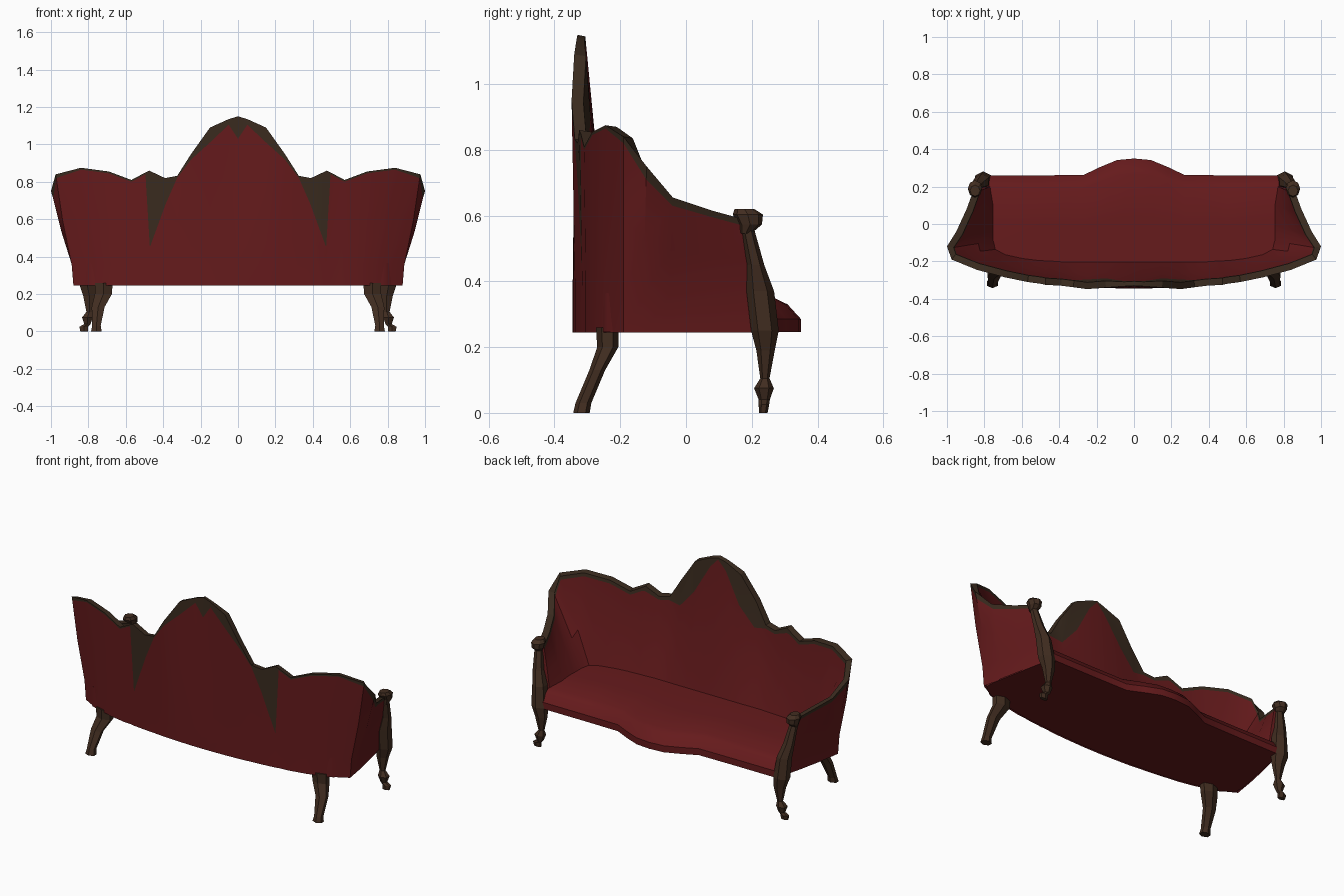
import bpy, bmesh, math
from mathutils import Vector

if "Cube" in bpy.data.objects:
    bpy.data.objects.remove(bpy.data.objects["Cube"])


def material(name, rgb):
    m = bpy.data.materials.new(name)
    m.diffuse_color = (*rgb, 1)
    m.use_nodes = True
    m.node_tree.nodes["Principled BSDF"].inputs["Base Color"].default_value = m.diffuse_color
    return m


RED = material("dark red upholstery", (0.130, 0.0105, 0.0115))
RIM = material("dark wood trim", (0.042, 0.024, 0.0135))
WOOD = material("brown wood legs", (0.053, 0.026, 0.0145))


def loft(name, rings, mats, rule=None, cap_start=True, smooth=None):
    """Skin closed rings into one half of the sofa, then mirror it over x."""
    bm = bmesh.new()
    vs = [[bm.verts.new(p) for p in r] for r in rings]
    n = len(rings[0])
    for i in range(len(vs) - 1):
        for j in range(n):
            k = (j + 1) % n
            f = bm.faces.new((vs[i][j], vs[i][k], vs[i + 1][k], vs[i + 1][j]))
            f.material_index = rule(i, j) if rule else 0
    if cap_start:
        bm.faces.new(vs[0])
    bm.faces.new(vs[-1])
    bmesh.ops.recalc_face_normals(bm, faces=bm.faces)
    me = bpy.data.meshes.new(name)
    bm.to_mesh(me)
    bm.free()
    for m in mats:
        me.materials.append(m)
    ob = bpy.data.objects.new(name, me)
    bpy.context.collection.objects.link(ob)
    if smooth:
        bpy.ops.object.select_all(action='DESELECT')
        ob.select_set(True)
        bpy.context.view_layer.objects.active = ob
        bpy.ops.object.shade_smooth_by_angle(angle=math.radians(smooth))
    mod = ob.modifiers.new("mirror", 'MIRROR')
    mod.use_axis[0] = True
    return ob


def tube(name, stations, sides=6):
    """Post through (x, y, z, half width x, half width y) stations."""
    rings = []
    for x, y, z, rx, ry in stations:
        angles = [2 * math.pi * k / sides for k in range(sides)]
        rings.append([(x + 1.1 * rx * math.sin(a), y + ry * math.cos(a), z) for a in angles])
    return loft(name, rings, [WOOD])


# Wrap-around back and arms, one row per station from the middle to the arm tip:
# top x, y, z | base x, y | inner foot x, y | wood depth outside, inside
S = [
    (0.00, -.33, 1.15, 0.00, -.345, 0.00, -.20, .12, .01),
    (0.05, -.333, 1.135, .05, -.345, .05, -.20, .03, .05),
    (0.15, -.34, 1.09, .15, -.342, .14, -.20, .08, .18),
    (0.25, -.348, 0.95, .25, -.337, .24, -.20, .03, .15),
    (0.325, -.338, .832, .32, -.33, .30, -.20, .01, .02),
    (0.39, -.33, .82, .38, -.325, .36, -.20, .14, .02),
    (0.475, -.325, .86, .47, -.315, .43, -.195, .41, .03),
    (0.495, -.32, .85, .49, -.31, .45, -.195, .01, .02),
    (0.57, -.31, .81, .55, -.305, .52, -.19, .01, .02),
    (0.69, -.285, .855, .65, -.285, .60, -.18, .01, .02),
    (0.84, -.245, .875, .77, -.25, .69, -.16, .01, .02),
    (0.975, -.19, .84, .88, -.19, .735, -.135, .02, .02),
    (1.00, -.12, .75, .87, -.13, .745, -.09, .04, .02),
    (0.95, -.04, .655, .857, -.05, .745, 0.0, .025, .02),
    (0.895, .08, .615, .83, .08, .75, .10, .02, .02),
    (0.855, .19, .585, .80, .20, .77, .20, .02, .02),
]


def shell_ring(i):
    x, y, z, bx, by, ix, iy, do, di = S[i]
    a, b = S[max(i - 1, 0)], S[min(i + 1, len(S) - 1)]
    t = Vector((b[0] - a[0], b[1] - a[1])).normalized()
    nx, ny = (0, 1) if i == 0 else (-t.y, t.x)
    rim = .024 if i < 2 else .036
    top = Vector((x, y, z))
    top_in = Vector((x + nx * rim, y + ny * rim, z - .005))
    base = Vector((bx, by, .245))
    band = Vector((bx + (x - bx) * .1, by, .36))
    foot = Vector((ix, iy, .35))

    def inner(h, side):
        """Point of the padding at height share h and sideways share side."""
        p = foot.lerp(top_in, side)
        p.z = foot.z + (top_in.z - foot.z) * h
        return p

    line_out = band.lerp(top, (z - do - band.z) / (z - band.z))
    mid_out = band.lerp(line_out, .5)
    mid_out.x += (x - bx) * .07
    h = 1 - di / (top_in.z - foot.z)
    line_in = inner(h, h ** .5)
    mid_in = inner(.42, .58 if i < 10 else .40)
    return [base, band, mid_out, line_out, top, top_in, line_in, mid_in, foot]


loft("back_and_arms", [shell_ring(i) for i in range(len(S))], [RED, RIM],
     rule=lambda i, j: 1 if j in (3, 4, 5) else 0, cap_start=False, smooth=25)

# Seat with a bowed, rolled front edge: x, back y, front y
seat = [(0, -.335, .35), (.09, -.335, .342), (.18, -.33, .305), (.27, -.325, .262),
        (.5, -.305, .26), (.775, -.25, .26), (.80, -.24, .20), (.865, -.185, -.13)]
rings = []
for x, yb, yf in seat:
    d = yf - yb
    rings.append([(x, yb, .246), (x, yf, .246), (x, yf, .285), (x, yf - .06 * d, .33),
                  (x, yf - .12 * d, .35), (x, yb + .55 * d, .365), (x, yb, .365)])
loft("seat", rings, [RED], cap_start=False, smooth=30)

# Front posts running from the arm tips down to curled feet
tube("front_leg", [
    (.822, .235, 0, .022, .013), (.825, .237, .025, .024, .016),
    (.805, .238, .04, .018, .017), (.805, .237, .075, .030, .030),
    (.795, .240, .105, .016, .014), (.795, .242, .19, .034, .028),
    (.806, .240, .25, .044, .042), (.815, .226, .37, .038, .042),
    (.835, .212, .45, .030, .026), (.850, .187, .56, .022, .020)])

# Scrolled knobs on the arm tips
tube("arm_knob", [(.852, .182, .545, .018, .016), (.85, .195, .573, .032, .036),
                  (.85, .188, .603, .035, .046), (.85, .178, .62, .024, .030)], 8)

# Raked rear legs
tube("rear_leg", [
    (.757, -.318, 0, .030, .025), (.757, -.312, .03, .024, .024),
    (.748, -.270, .13, .036, .024), (.720, -.238, .20, .048, .032),
    (.718, -.240, .26, .050, .034)])
